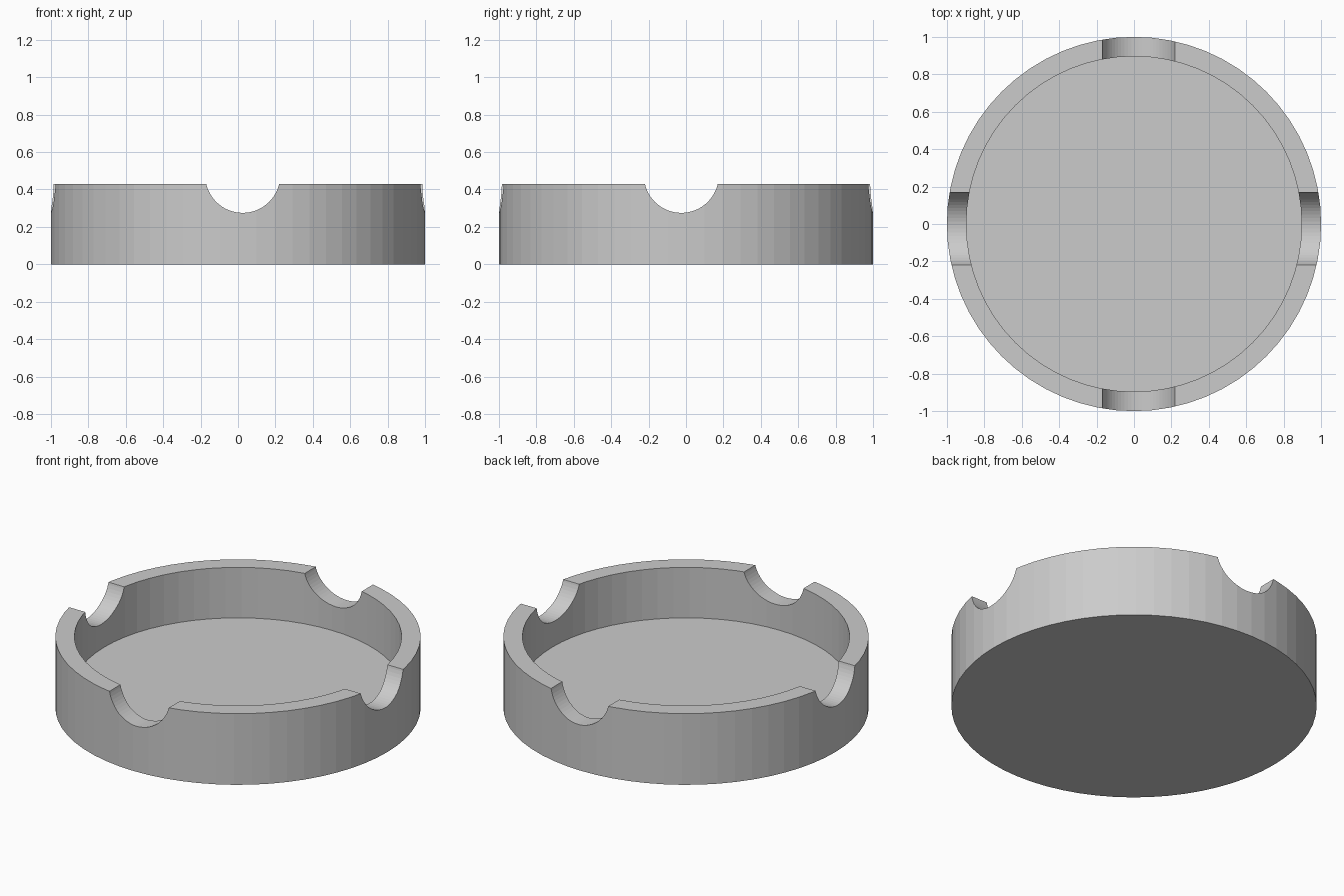
import bpy
import bmesh
import math
from mathutils import Matrix

default_cube = bpy.data.objects.get("Cube")
if default_cube:
    bpy.data.objects.remove(default_cube, do_unlink=True)

HEIGHT = 0.43
FLOOR = 0.125
OUTER = 1.0
INNER = 0.896
SEGMENTS = 64

grey = bpy.data.materials.new("light grey")
grey.use_nodes = True
colour = (0.6, 0.6, 0.6, 1)
grey.diffuse_color = colour
grey.node_tree.nodes["Principled BSDF"].inputs["Base Color"].default_value = colour


def add_object(name, bm):
    bmesh.ops.recalc_face_normals(bm, faces=bm.faces)
    mesh = bpy.data.meshes.new(name)
    bm.to_mesh(mesh)
    bm.free()
    mesh.materials.append(grey)
    obj = bpy.data.objects.new(name, mesh)
    bpy.context.scene.collection.objects.link(obj)
    return obj


def cylinder(name, radius, depth, matrix):
    bm = bmesh.new()
    bmesh.ops.create_cone(bm, cap_ends=True, segments=SEGMENTS, radius1=radius,
                          radius2=radius, depth=depth, matrix=matrix)
    return add_object(name, bm)


# Solid round body of the dish
dish = cylinder("round_dish", OUTER, HEIGHT, Matrix.Translation((0, 0, HEIGHT / 2)))

# Bowl hollow, and two long rods that scoop the four rim notches
hollow = cylinder("hollow_cutter", INNER, 1, Matrix.Translation((0, 0, FLOOR + 0.5)))
rod_y = cylinder("front_back_notch_cutter", 0.2, 3,
                 Matrix.Translation((0.025, 0, 0.475)) @ Matrix.Rotation(math.pi / 2, 4, "X"))
rod_x = cylinder("side_notch_cutter", 0.2, 3,
                 Matrix.Translation((0, -0.025, 0.475)) @ Matrix.Rotation(math.pi / 2, 4, "Y"))

bpy.context.view_layer.objects.active = dish
for cutter in (hollow, rod_y, rod_x):
    cutter.hide_render = True
    cut = dish.modifiers.new(cutter.name, "BOOLEAN")
    cut.operation = "DIFFERENCE"
    cut.solver = "EXACT"
    cut.object = cutter
    bpy.ops.object.modifier_apply(modifier=cut.name)
    bpy.data.objects.remove(cutter, do_unlink=True)
